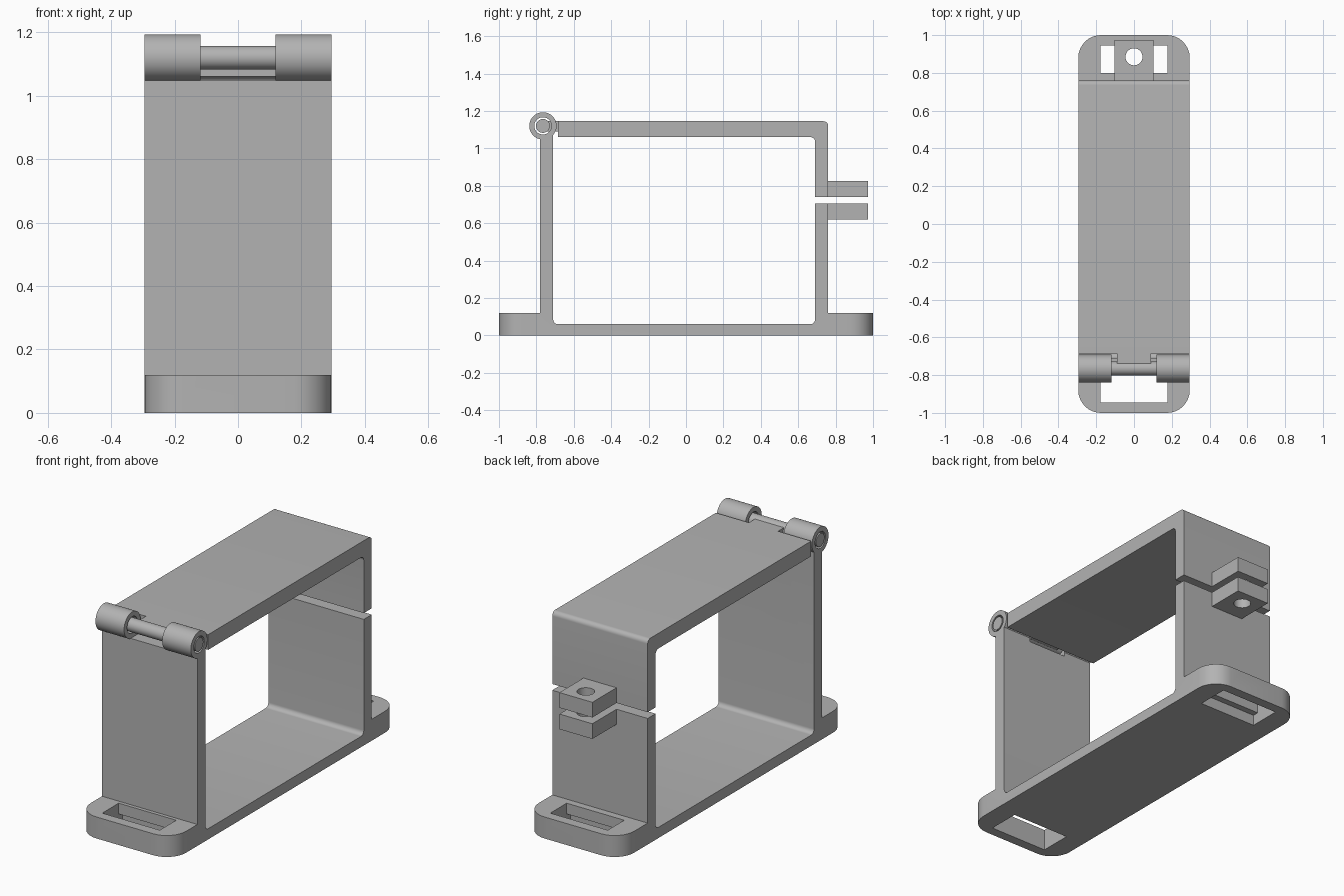
import bpy, bmesh, math
from mathutils import Vector, Matrix

cube = bpy.data.objects.get("Cube")
if cube:
    bpy.data.objects.remove(cube, do_unlink=True)

grey = bpy.data.materials.new("plain grey")
grey.use_nodes = True
grey.diffuse_color = (0.45, 0.45, 0.45, 1)
grey.node_tree.nodes["Principled BSDF"].inputs["Base Color"].default_value = (0.45, 0.45, 0.45, 1)

HALF = 0.295      # half width of the bracket
HINGE = Vector((0, -0.765, 1.12))


def rounded(corners):
    """Outline from (a, b, radius) corners, each rounded by its radius."""
    out = []
    for i, (a, b, r) in enumerate(corners):
        p = Vector((a, b))
        if not r:
            out.append(p)
            continue
        to_prev = (Vector(corners[i - 1][:2]) - p).normalized()
        to_next = (Vector(corners[(i + 1) % len(corners)][:2]) - p).normalized()
        centre = p + (to_prev + to_next) * r
        for k in range(9):
            t = k / 8 * math.pi / 2
            out.append(centre - to_next * r * math.cos(t) - to_prev * r * math.sin(t))
    return out


def prism(name, outline, axis, lo, hi):
    """Extrude an outline: axis 'x' takes (y, z), axis 'z' takes (x, y)."""
    bm = bmesh.new()
    place = (lambda p, d: (d, p.x, p.y)) if axis == "x" else (lambda p, d: (p.x, p.y, d))
    face = bm.faces.new([bm.verts.new(place(p, lo)) for p in outline])
    side = bmesh.ops.extrude_face_region(bm, geom=[face])["geom"]
    shift = Vector(place(Vector((0, 0)), hi - lo))
    bmesh.ops.translate(bm, vec=shift, verts=[g for g in side if isinstance(g, bmesh.types.BMVert)])
    return finish(name, bm)


def finish(name, bm):
    bmesh.ops.recalc_face_normals(bm, faces=bm.faces)
    mesh = bpy.data.meshes.new(name)
    bm.to_mesh(mesh)
    bm.free()
    mesh.materials.append(grey)
    obj = bpy.data.objects.new(name, mesh)
    bpy.context.collection.objects.link(obj)
    return obj


def box(name, x0, x1, y0, y1, z0, z1):
    return prism(name, rounded([(x0, y0, 0), (x1, y0, 0), (x1, y1, 0), (x0, y1, 0)]), "z", z0, z1)


def circle(a, b, r, n=48):
    return [Vector((a + r * math.cos(k * math.tau / n), b + r * math.sin(k * math.tau / n))) for k in range(n)]


def carve(obj, cutter, operation="DIFFERENCE"):
    mod = obj.modifiers.new(cutter.name, "BOOLEAN")
    mod.operation, mod.object, mod.solver = operation, cutter, "EXACT"
    bpy.context.view_layer.objects.active = obj
    bpy.ops.object.modifier_apply(modifier=mod.name)
    bpy.data.objects.remove(cutter, do_unlink=True)


# Base with its feet, floor and two walls
base = prism("base_frame", rounded([
    (-1, 0, 0), (1, 0, 0), (1, 0.12, 0), (0.76, 0.12, 0), (0.76, 0.705, 0), (0.69, 0.705, 0),
    (0.69, 0.06, 0.025), (-0.71, 0.06, 0.025), (-0.71, 1.09, 0), (-0.78, 1.09, 0),
    (-0.78, 0.12, 0), (-1, 0.12, 0)]), "x", -HALF, HALF)
plan = rounded([(-HALF, -1, 0.12), (HALF, -1, 0.12), (HALF, 1, 0.12), (-HALF, 1, 0.12)])
carve(base, prism("plan_limit", plan, "z", -0.1, 1.5), "INTERSECT")

# Strap slots through the feet, undercut towards the middle
for s in (-1, 1):
    slot = [(s * 0.80, 0.2, 0), (s * 0.80, 0.06, 0), (s * 0.765, 0.06, 0),
            (s * 0.765, -0.1, 0), (s * 0.945, -0.1, 0), (s * 0.945, 0.2, 0)]
    carve(base, prism("slot_cutter", rounded(slot), "x", -0.178, 0.178))

# Clearance between the knuckles
carve(base, box("gap_cutter", -0.118, 0.118, -0.9, -0.6, 1.05, 1.3))

# Lid with its rear flange
lid = prism("lid", rounded([
    (-0.685, 1.06, 0), (0.69, 1.06, 0.025), (0.69, 0.74, 0), (0.76, 0.74, 0),
    (0.76, 1.145, 0.025), (-0.685, 1.145, 0)]), "x", -HALF, HALF)

# Tongue joining the lid to the hinge pin
tongue = box("hinge_tongue", -0.09, 0.09, -0.755, -0.68, 1.09, 1.145)

# Clamp tabs with a bolt hole
tabs = []
for name, z0, z1 in (("upper_tab", 0.74, 0.825), ("lower_tab", 0.62, 0.705)):
    tab = box(name, -0.102, 0.102, 0.755, 0.973, z0, z1)
    carve(tab, prism("bolt_cutter", circle(0, 0.885, 0.045), "z", 0.5, 1))
    tabs.append(tab)

# Hinge pin
pin = prism("hinge_pin", circle(HINGE.y, HINGE.z, 0.037), "x", -HALF, HALF)

# Hinge knuckles, and a clear bore through wall and knuckle
knuckles = []
for side, x0, x1 in (("right", -HALF, -0.118), ("left", 0.118, HALF)):
    knuckle = prism(side + "_knuckle", circle(HINGE.y, HINGE.z, 0.073, 64), "x", x0, x1)
    carve(knuckle, prism("bore_cutter", circle(HINGE.y, HINGE.z, 0.046), "x", -1, 1))
    knuckles.append(knuckle)
carve(base, prism("bore_cutter", circle(HINGE.y, HINGE.z, 0.06), "x", -1, 1))

# Smooth the rounded surfaces, keep the edges sharp
bpy.ops.object.select_all(action="DESELECT")
for obj in [base, lid, tongue, pin] + tabs + knuckles:
    obj.select_set(True)
bpy.context.view_layer.objects.active = base
bpy.ops.object.shade_smooth_by_angle(angle=math.radians(30))
